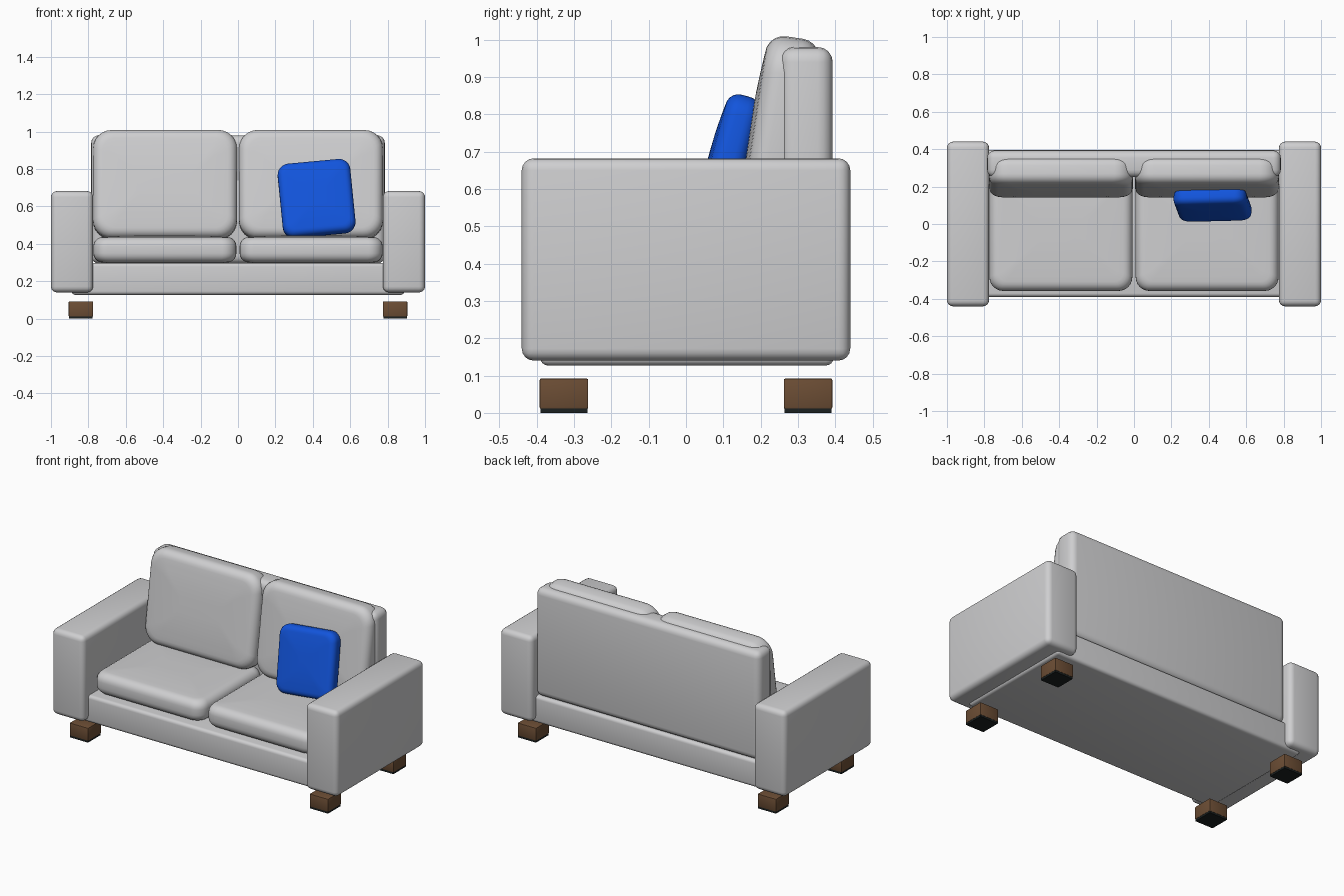
import bpy, bmesh, math
from mathutils import Matrix, Vector

if "Cube" in bpy.data.objects:
    bpy.data.objects.remove(bpy.data.objects["Cube"])


def material(name, rgb):
    m = bpy.data.materials.new(name)
    m.diffuse_color = (*rgb, 1)
    m.use_nodes = True
    m.node_tree.nodes["Principled BSDF"].inputs["Base Color"].default_value = m.diffuse_color
    return m


FABRIC = material("light grey fabric", (0.62, 0.62, 0.63))
BLUE = material("blue fabric", (0.006, 0.09, 0.72))
WOOD = material("brown wood", (0.15, 0.075, 0.035))
RUBBER = material("black rubber", (0.01, 0.014, 0.014))


def finish(bm, name, mat, matrix, angle=40):
    bmesh.ops.recalc_face_normals(bm, faces=bm.faces)
    mesh = bpy.data.meshes.new(name)
    bm.to_mesh(mesh)
    bm.free()
    mesh.materials.append(mat)
    ob = bpy.data.objects.new(name, mesh)
    bpy.context.collection.objects.link(ob)
    ob.matrix_world = matrix
    bpy.ops.object.select_all(action='DESELECT')
    ob.select_set(True)
    bpy.context.view_layer.objects.active = ob
    bpy.ops.object.shade_smooth_by_angle(angle=math.radians(angle))
    return ob


def box(name, lo, hi, bevel, mat, segments=4):
    """Box between two corners with rounded edges."""
    lo, hi = Vector(lo), Vector(hi)
    bm = bmesh.new()
    bmesh.ops.create_cube(bm, size=1)
    bmesh.ops.scale(bm, vec=hi - lo, verts=bm.verts)
    if bevel:
        bmesh.ops.bevel(bm, geom=bm.edges[:], offset=bevel, segments=segments,
                        profile=0.5, affect='EDGES')
    return finish(bm, name, mat, Matrix.Translation((lo + hi) / 2))


def cushion(name, size, corner, edge, crown, mat, matrix):
    """Padded slab lying in local xy: stacked rounded-rectangle rings with crowned caps."""
    w, d, t = (s / 2 for s in size)
    side = t - crown
    cap = [(edge * (1 - math.cos(a)), side - edge + edge * math.sin(a))
           for a in (i * math.pi / 10 for i in range(6))]
    reach = min(w, d) * 0.8
    cap += [(edge + (reach - edge) * f, side + crown * math.sin(f * math.pi / 2))
            for f in (0.15, 0.35, 0.6, 1.0)]
    rings = [(i, -z) for i, z in reversed(cap)] + cap
    bm = bmesh.new()
    loops = []
    for inset, z in rings:
        r = max(corner - inset * 0.6, 0.02)
        r = min(r, w - inset - 0.001, d - inset - 0.001)
        loop = []
        for q in range(4):
            sx, sy = ((1, 1), (-1, 1), (-1, -1), (1, -1))[q]
            for k in range(7):
                a = (q + k / 6) * math.pi / 2
                loop.append(bm.verts.new((sx * (w - inset - r) + r * math.cos(a),
                                          sy * (d - inset - r) + r * math.sin(a), z)))
        loops.append(loop)
    n = len(loops[0])
    for a, b in zip(loops, loops[1:]):
        for i in range(n):
            j = (i + 1) % n
            bm.faces.new((a[i], a[j], b[j], b[i]))
    bm.faces.new(loops[0])
    bm.faces.new(loops[-1])
    return finish(bm, name, mat, matrix)


def leaning(center, lean, roll=0):
    """Stand a slab upright, roll it in its plane and lean it backwards."""
    return (Matrix.Translation(center) @ Matrix.Rotation(math.radians(-lean), 4, 'X')
            @ Matrix.Rotation(math.radians(-roll), 4, 'Y')
            @ Matrix.Rotation(math.pi / 2, 4, 'X'))


# Frame
box("base", (-0.89, -0.39, 0.127), (0.89, 0.395, 0.298), 0.02, FABRIC)
box("backrest", (-0.785, 0.25, 0.295), (0.785, 0.393, 0.98), 0.04, FABRIC)

for s, label in ((-1, "left"), (1, "right")):
    # Arms
    x0, x1 = sorted((s * 0.775, s * 1.0))
    box(label + "_arm", (x0, -0.44, 0.14), (x1, 0.44, 0.682), 0.032, FABRIC)
    # Seat and back cushions
    cushion(label + "_seat_cushion", (0.765, 0.64, 0.152), 0.075, 0.05, 0.008, FABRIC,
            Matrix.Translation((s * 0.391, -0.038, 0.368)))
    cushion(label + "_back_cushion", (0.77, 0.585, 0.165), 0.10, 0.05, 0.01, FABRIC,
            leaning((s * 0.39, 0.248, 0.716), 8.5))
    # Legs with dark foot pads
    for t, end in ((-1, "front"), (1, "back")):
        x0, x1 = sorted((s * 0.775, s * 0.905))
        y0, y1 = sorted((t * 0.262, t * 0.392))
        box(f"{end}_{label}_leg", (x0, y0, 0.011), (x1, y1, 0.092), 0.004, WOOD, 2)
        box(f"{end}_{label}_foot_pad", (x0 + 0.002, y0 + 0.002, 0),
            (x1 - 0.002, y1 - 0.002, 0.0125), 0, RUBBER)

# Throw pillow
cushion("throw_pillow", (0.39, 0.405, 0.11), 0.06, 0.035, 0.008, BLUE,
        leaning((0.42, 0.105, 0.642), 15, 5.5))
